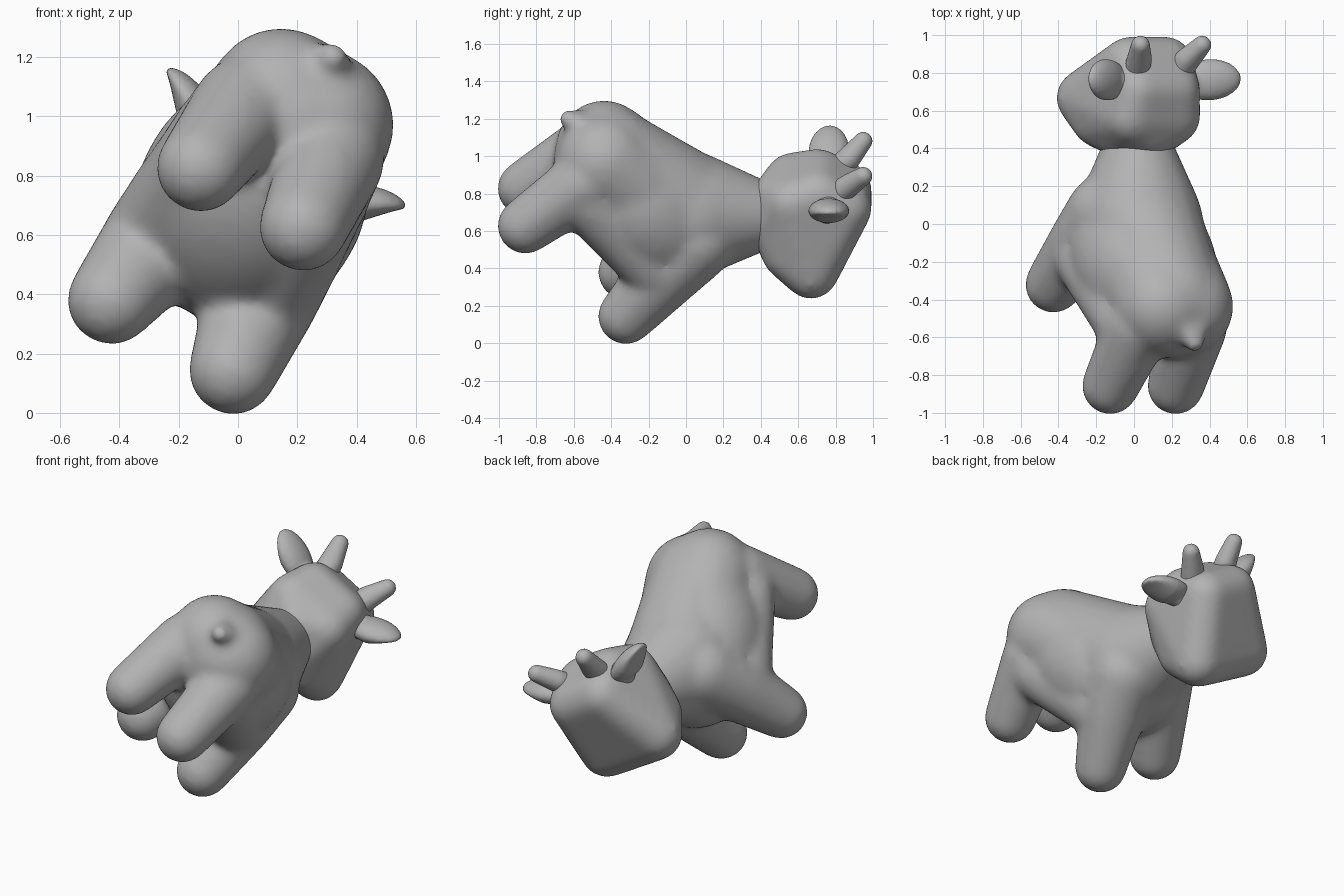
import bpy, bmesh
from math import radians
from mathutils import Matrix, Vector

cube = bpy.data.objects.get("Cube")
if cube:
    bpy.data.objects.remove(cube, do_unlink=True)

grey = bpy.data.materials.new("clay_grey")
grey.use_nodes = True
COLOUR = (0.45, 0.45, 0.45, 1)
grey.diffuse_color = COLOUR
grey.node_tree.nodes["Principled BSDF"].inputs["Base Color"].default_value = COLOUR

# The animal is built upright (y forward, z up), then tipped into its pose
POSE = (Matrix.Translation((-0.28, 0, 0.16))
        @ Matrix.Rotation(radians(30), 4, 'Y')
        @ Matrix.Rotation(radians(-45), 4, 'X'))


def hull(bm, balls):
    """Add the convex hull of several (centre, radius) balls."""
    part = bmesh.new()
    for centre, radius in balls:
        bmesh.ops.create_icosphere(part, subdivisions=3, radius=radius,
                                   matrix=Matrix.Translation(centre))
    res = bmesh.ops.convex_hull(part, input=part.verts)
    junk = {g for g in res["geom_interior"] + res["geom_unused"]
            if isinstance(g, bmesh.types.BMVert)}
    bmesh.ops.delete(part, geom=list(junk), context='VERTS')
    bmesh.ops.recalc_face_normals(part, faces=part.faces)
    mesh = bpy.data.meshes.new("temp")
    part.to_mesh(mesh)
    part.free()
    bm.from_mesh(mesh)
    bpy.data.meshes.remove(mesh)


def ellipsoid(bm, centre, radii):
    bmesh.ops.create_icosphere(bm, subdivisions=4, radius=1,
                               matrix=Matrix.Translation(centre) @ Matrix.Diagonal((*radii, 1)))


def finish(bm, name, blend, voxel=0.018):
    """Turn the shells into one softly fused object."""
    mesh = bpy.data.meshes.new(name)
    bm.to_mesh(mesh)
    bm.free()
    mesh.materials.append(grey)
    obj = bpy.data.objects.new(name, mesh)
    bpy.context.collection.objects.link(obj)
    obj.matrix_world = POSE
    fuse = obj.modifiers.new("fuse", 'REMESH')
    fuse.mode = 'VOXEL'
    fuse.voxel_size = voxel
    fuse.use_smooth_shade = True
    soften = obj.modifiers.new("soften", 'SMOOTH')
    soften.factor = 0.5
    soften.iterations = blend


# Body with neck, four legs and tail nub
bm = bmesh.new()
ellipsoid(bm, (0, -0.6, 0.32), (0.385, 0.5, 0.37))
hull(bm, [((0, -0.96, 0.37), 0.295), ((0, -0.45, 0.43), 0.335)])
hull(bm, [((0, -0.43, 0.43), 0.345), ((0, -0.17, 0.68), 0.2)])
for side in (-1, 1):
    # Rump, front leg, hind leg
    hull(bm, [((side * 0.07, -1.0, 0.38), 0.26), ((side * 0.06, -0.75, 0.38), 0.28)])
    hull(bm, [((side * 0.237, -0.31, -0.145), 0.152), ((side * 0.2, -0.34, 0.2), 0.19),
              ((side * 0.16, -0.34, 0.42), 0.21)])
    hull(bm, [((side * 0.2, -1.07, -0.145), 0.152), ((side * 0.17, -1.02, 0.25), 0.18)])
    # Flank between the legs
    hull(bm, [((side * 0.22, -0.4, 0.17), 0.17), ((side * 0.19, -0.95, 0.2), 0.17)])
hull(bm, [((-0.06, -1.17, 0.46), 0.06), ((0.06, -1.17, 0.46), 0.06), ((0, -1.3, 0.4), 0.05)])
finish(bm, "body", blend=26)

# Head: broad muzzle, narrower crown, flat back meeting the neck
bm = bmesh.new()
balls = [((0, -0.2, 0.84), 0.1), ((0, 0.0, 0.66), 0.1)]
for side in (-1, 1):
    balls += [((side * 0.195, 0.21, 0.735), 0.15),
              ((side * 0.16, 0.06, 0.71), 0.14),
              ((side * 0.12, -0.1, 0.74), 0.1),
              ((side * 0.13, -0.13, 0.93), 0.145),
              ((side * 0.11, 0.1, 1.1), 0.145),
              ((side * 0.11, -0.06, 1.06), 0.14)]
hull(bm, balls)
finish(bm, "head", blend=20)

for side, label in ((-1, "right"), (1, "left")):
    # Horn
    bm = bmesh.new()
    hull(bm, [((side * 0.125, 0, 1.12), 0.07), ((side * 0.14, 0, 1.23), 0.062),
              ((side * 0.188, -0.005, 1.345), 0.05)])
    finish(bm, label + "_horn", blend=4, voxel=0.01)

    # Ear: a blunt leaf, dished on its lower front, on a short stalk
    along = Vector((side * 0.25, -0.07, 0.09)).normalized()
    across = Vector((0, 1, 1))
    across = (across - along * across.dot(along)).normalized()
    face = along.cross(across) * side
    frame = Matrix((along, across, face)).transposed().to_4x4()
    frame.translation = (side * 0.315, -0.035, 1.115)
    bm = bmesh.new()
    bmesh.ops.create_uvsphere(bm, u_segments=24, v_segments=16, radius=1)
    for v in bm.verts:
        if v.co.z * face.dot(Vector((0, 1, -1))) > 0:
            v.co.z *= 1 - 0.9 * max(0.0, v.co.x)
        v.co *= Vector((0.17, 0.11, 0.066)).length and 1
        v.co = (v.co.x * 0.17, v.co.y * 0.11, v.co.z * 0.066)
    bm.transform(frame)
    bmesh.ops.recalc_face_normals(bm, faces=bm.faces)
    hull(bm, [((side * 0.16, 0.0, 1.05), 0.1), ((side * 0.27, -0.02, 1.1), 0.06)])
    finish(bm, label + "_ear", blend=6, voxel=0.01)
